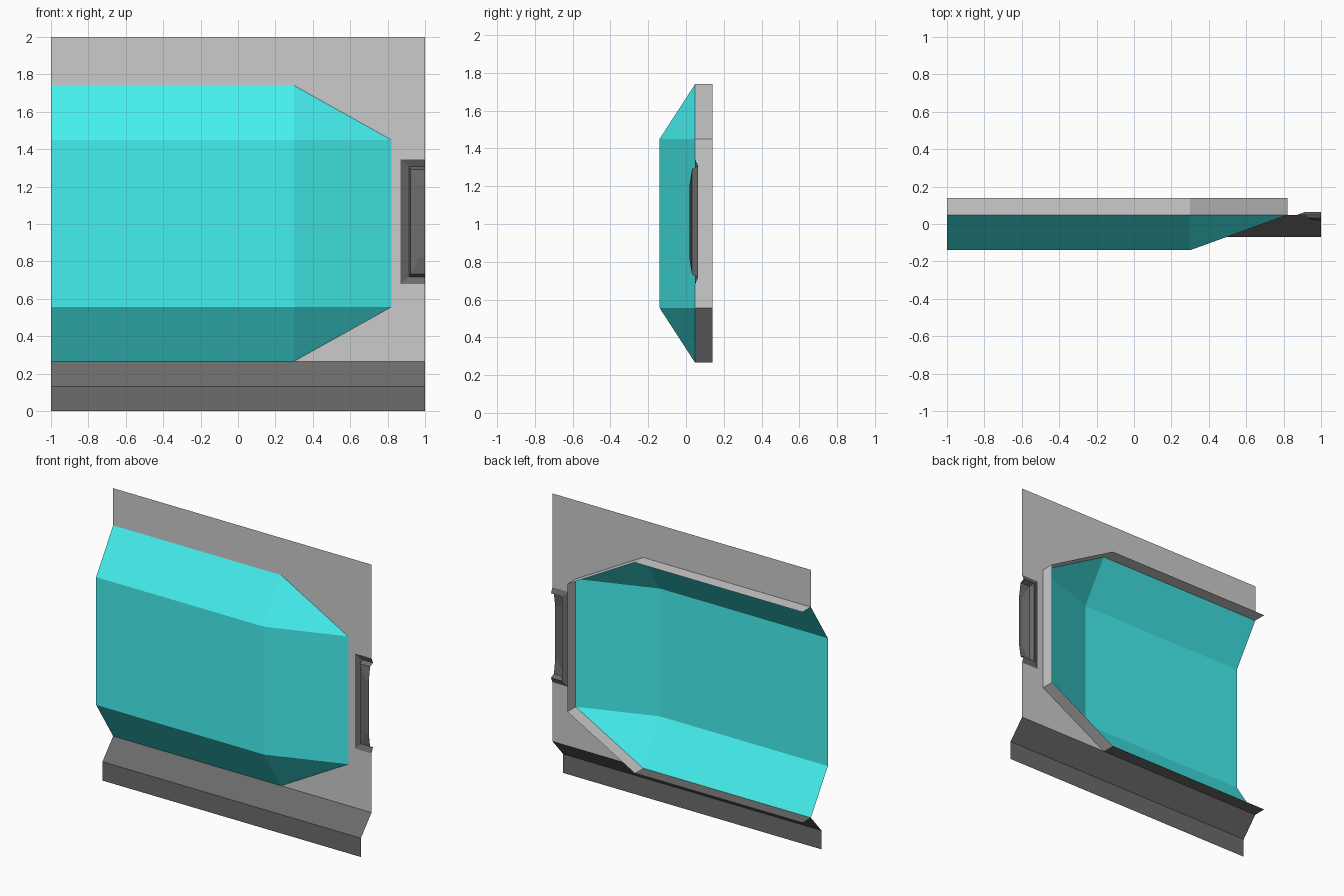
import bpy, bmesh

if "Cube" in bpy.data.objects:
    bpy.data.objects.remove(bpy.data.objects["Cube"])

WALL, BACK, FRONT = 0.048, 0.14, -0.14   # y depths
MID = 1.003                              # z centre of the window


def material(name, rgb):
    m = bpy.data.materials.new(name)
    m.diffuse_color = (*rgb, 1)
    m.use_nodes = True
    m.node_tree.nodes["Principled BSDF"].inputs["Base Color"].default_value = m.diffuse_color
    return m


def build(name, faces, mat=None):
    """One object from a list of faces, each a list of points."""
    bm = bmesh.new()
    for pts in faces:
        bm.faces.new([bm.verts.new(p) for p in pts])
    bmesh.ops.remove_doubles(bm, verts=bm.verts[:], dist=1e-5)
    mesh = bpy.data.meshes.new(name)
    bm.to_mesh(mesh)
    bm.free()
    if mat:
        mesh.materials.append(mat)
    obj = bpy.data.objects.new(name, mesh)
    bpy.context.collection.objects.link(obj)
    return obj


def loft(a, b):
    """Quads joining two open point rows."""
    return [[a[i], b[i], b[i + 1], a[i + 1]] for i in range(len(a) - 1)]


cyan = material("cyan_glass", (0.06, 0.87, 0.87))
black = material("black_trim", (0.15, 0.15, 0.15))

# Window outline, from the top left round to the bottom left
outline = [(-1, 1.74), (0.3, 1.74), (0.82, 1.45),
           (0.82, 2 * MID - 1.45), (0.3, 2 * MID - 1.74), (-1, 2 * MID - 1.74)]
BASE = outline[-1][1]


def at(pts, y):
    return [(x, y, z) for x, z in pts]


# Wall sheet with openings for the window and the vent
VX, VZ, VH = 0.87, 1.012, 0.332
wall = [(-1, 2)] + outline[:5] + [(1, BASE), (1, VZ - VH), (VX, VZ - VH),
                                  (VX, VZ + VH), (1, VZ + VH), (1, 2)]
build("wall", [at(wall, WALL)])

# Reveal behind the window opening
build("window_reveal", loft(at(outline[:5], WALL), at(outline[:5], BACK)))

# Faceted bay window, open on the left
rim = at(outline, WALL)
tl, tr = (-1, FRONT, 1.45), (0.3, FRONT, 1.45)
bl, br = (-1, FRONT, 2 * MID - 1.45), (0.3, FRONT, 2 * MID - 1.45)
build("bay_window", [[tl, bl, br, tr],
                     [rim[0], tl, tr, rim[1]],
                     [rim[1], tr, rim[2]],
                     [tr, br, rim[3], rim[2]],
                     [br, rim[4], rim[3]],
                     [bl, rim[5], rim[4], br]], cyan)

# Skirt along the bottom, plus the ledge under the window
skirt = [(WALL, BASE), (-0.07, 0.132), (-0.07, 0)]
build("skirt", loft([(-1, y, z) for y, z in skirt], [(1, y, z) for y, z in skirt]), black)
build("window_ledge", loft([(-1, WALL, BASE), (0.3, WALL, BASE)],
                           [(-1, BACK, BASE), (0.3, BACK, BASE)]), black)

# Side vent: stepped rings (left x, half height, y) closed by a front face
rings = [(VX, VH, WALL), (0.913, 0.295, 0.064), (0.922, 0.28, 0.032), (0.975, 0.19, 0.018)]
rows = [[(1, y, VZ + h), (x, y, VZ + h), (x, y, VZ - h), (1, y, VZ - h)] for x, h, y in rings]
faces = [f for a, b in zip(rows, rows[1:]) for f in loft(a, b)]
build("side_vent", faces + [rows[-1]], black)
